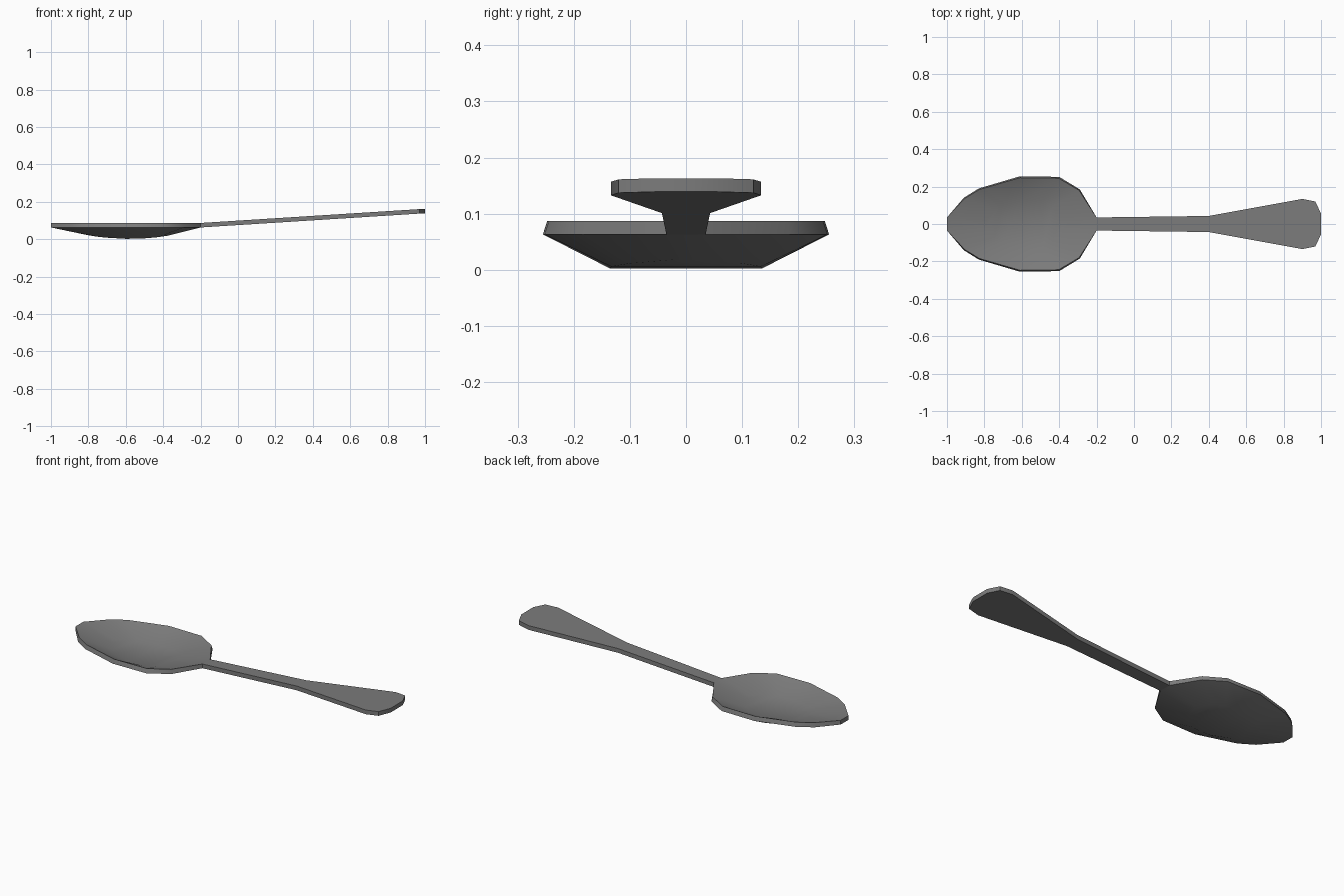
import bpy, bmesh, math

if "Cube" in bpy.data.objects:
    bpy.data.objects.remove(bpy.data.objects["Cube"])

steel = bpy.data.materials.new("dark steel grey")
steel.diffuse_color = (0.2, 0.2, 0.2, 1)
steel.use_nodes = True
steel.node_tree.nodes["Principled BSDF"].inputs["Base Color"].default_value = steel.diffuse_color

# (x, half width) stations along the spoon
BOWL = [(-1, .035), (-.91, .14), (-.83, .19), (-.61, .255), (-.40, .252), (-.29, .185), (-.2, .035)]
HANDLE = [(-.2, .035), (.4, .043), (.9, .134), (.97, .12), (1, .055)]
CX, RING, T = -.58, .53, .024      # bowl centre, floor scale, thickness


def finish(name, bm):
    bmesh.ops.recalc_face_normals(bm, faces=bm.faces)
    mesh = bpy.data.meshes.new(name)
    bm.to_mesh(mesh)
    bm.free()
    mesh.materials.append(steel)
    ob = bpy.data.objects.new(name, mesh)
    bpy.context.collection.objects.link(ob)
    bpy.ops.object.select_all(action='DESELECT')
    ob.select_set(True)
    bpy.context.view_layer.objects.active = ob
    bpy.ops.object.shade_smooth_by_angle(angle=math.radians(35))


def loop_outline(stations):
    return [(x, -w) for x, w in stations] + [(x, w) for x, w in reversed(stations)]


def bridge(bm, a, b, skip=()):
    n = len(a)
    for i in range(n):
        if i not in skip:
            j = (i + 1) % n
            bm.faces.new((a[i], a[j], b[j], b[i]))


# Bowl: sloping wall around a smaller floor, top and bottom skins joined at the rim
bm = bmesh.new()
outline = loop_outline(BOWL)
n, half = len(outline), len(BOWL)
rims = []
for lift, rim_scale, ring_scale in ((0, 1, RING), (T, .97, RING - .03)):
    rim = []
    for x, y in outline:
        rx = x if abs(y) < .05 else CX + (x - CX) * (1 - (1 - rim_scale) * .4)
        rim.append(bm.verts.new((rx, y * (1 if abs(y) < .05 else rim_scale), .063 + lift)))
    floor = [bm.verts.new((CX + (x - CX) * ring_scale, y * ring_scale,
                           lift + .002 + .018 * ((x - CX) / .4) ** 2)) for x, y in outline]
    bridge(bm, rim, floor)
    for i in range(half - 1):
        bm.faces.new((floor[i], floor[i + 1], floor[n - 2 - i], floor[n - 1 - i]))
    rims.append(rim)
bridge(bm, rims[0], rims[1], skip=(half - 1,))   # open where the handle joins
finish("bowl", bm)

# Handle: thin flared strip rising gently toward its end
bm = bmesh.new()
outline = loop_outline(HANDLE)
n, half = len(outline), len(HANDLE)
skins = []
for lift in (0, T):
    skin = [bm.verts.new((x, y, .063 + lift + (x + .2) / 1.2 * .076)) for x, y in outline]
    for i in range(half - 1):
        bm.faces.new((skin[i], skin[i + 1], skin[n - 2 - i], skin[n - 1 - i]))
    skins.append(skin)
bridge(bm, skins[0], skins[1], skip=(n - 1,))
finish("handle", bm)
